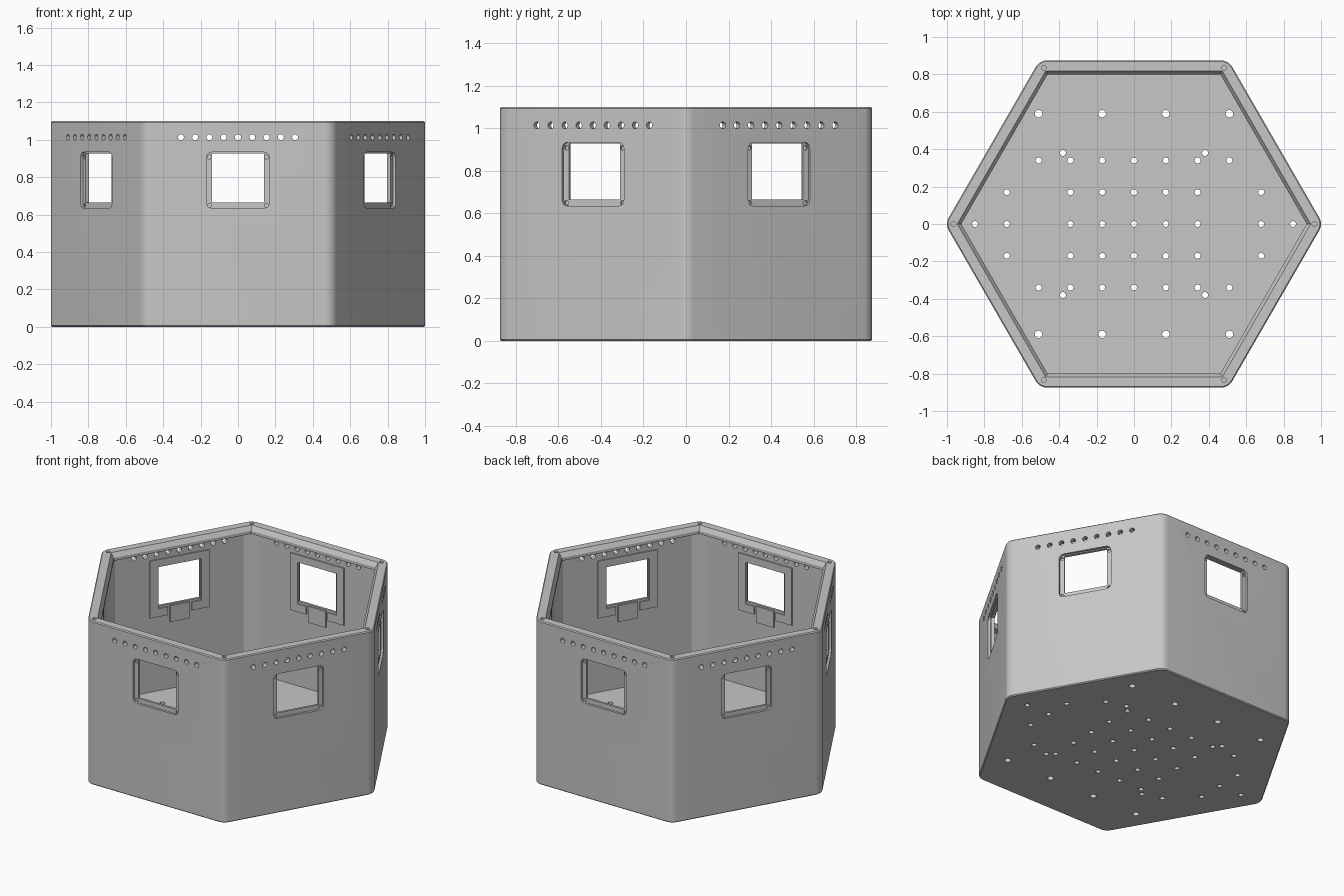
import bpy, bmesh, math
from mathutils import Matrix, Vector

cube = bpy.data.objects.get("Cube")
if cube:
    bpy.data.objects.remove(cube, do_unlink=True)

HEIGHT, FLOOR = 1.1, 0.095
OUTER, LIP, WALL = 0.875, 0.80, 0.845   # distances of the wall planes from the axis
EDGE = 0.006                            # small chamfer on the outer edges

grey = bpy.data.materials.new("plain_grey")
grey.use_nodes = True
grey.diffuse_color = (0.57, 0.57, 0.57, 1)
grey.node_tree.nodes["Principled BSDF"].inputs["Base Color"].default_value = (0.57, 0.57, 0.57, 1)


def ring(radius, count, cx=0.0, cy=0.0):
    return [Vector((cx + radius * math.cos(math.tau * i / count),
                    cy + radius * math.sin(math.tau * i / count))) for i in range(count)]


def hexagon(apothem):
    return ring(apothem / math.cos(math.pi / 6), 6)


def rect(left, right, low, high):
    return [Vector(p) for p in ((left, low), (right, low), (right, high), (left, high))]


def rounded(points, r, steps=6):
    """Round every corner of a convex outline with an arc; one step gives a chamfer."""
    out = []
    for i, p in enumerate(points):
        a = (points[i - 1] - p).normalized()
        b = (points[(i + 1) % len(points)] - p).normalized()
        half = a.angle(b) / 2
        centre = p + (a + b).normalized() * (r / math.sin(half))
        start = p + a * (r / math.tan(half)) - centre
        turn = math.pi - 2 * half
        for s in range(steps + 1):
            out.append(centre + Matrix.Rotation(turn * s / steps, 2) @ start)
    return out


def loft(bm, layers, matrix=Matrix()):
    """Closed solid through a stack of (outline, height) layers."""
    loops = [[bm.verts.new(matrix @ Vector((p.x, p.y, h))) for p in outline]
             for outline, h in layers]
    bm.faces.new(loops[0][::-1])
    bm.faces.new(loops[-1])
    n = len(loops[0])
    for a, b in zip(loops, loops[1:]):
        for i in range(n):
            bm.faces.new((a[i], a[(i + 1) % n], b[(i + 1) % n], b[i]))


def make(name, bm):
    mesh = bpy.data.meshes.new(name)
    bmesh.ops.recalc_face_normals(bm, faces=bm.faces)
    bm.to_mesh(mesh)
    bm.free()
    mesh.materials.append(grey)
    obj = bpy.data.objects.new(name, mesh)
    bpy.context.scene.collection.objects.link(obj)
    return obj


def single(name, layers):
    bm = bmesh.new()
    loft(bm, layers)
    return make(name, bm)


# Wall space: x along the wall, y up, z outward from the axis
WALLS = [Matrix.Rotation(k * math.pi / 3, 4, 'Z') @ Matrix.Rotation(math.pi / 2, 4, 'X')
         for k in range(6)]


def on_walls(name, outlines, near, far):
    bm = bmesh.new()
    for wall in WALLS:
        for outline in outlines:
            loft(bm, [(outline, near), (outline, far)], wall)
    return make(name, bm)


# Solid body with rounded corners and fine edge chamfers
full = rounded(hexagon(OUTER), 0.07)
trimmed = rounded(hexagon(OUTER - EDGE), 0.07 - EDGE)
body = single("hexagonal_box", [(trimmed, 0), (full, EDGE), (full, HEIGHT - EDGE), (trimmed, HEIGHT)])

# Inside space with flat corner posts, overhanging lip and its sloping top edge
space = rounded(hexagon(WALL), 0.096, 1)
cutters = [
    single("inside_cutter", [(space, FLOOR), (space, 1.05)]),
    single("lip_cutter", [(hexagon(LIP), 1.0), (hexagon(LIP), HEIGHT - 0.03),
                          (hexagon(LIP + 0.018), HEIGHT), (hexagon(LIP + 0.018), HEIGHT + 0.1)]),
]

# Windows: outer recess, opening, corner screw holes
cutters.append(on_walls("window_recess_cutter",
                        [rounded(rect(-0.168, 0.168, 0.635, 0.934), 0.03, 4)], 0.86, 0.95))
cutters.append(on_walls("window_cutter", [rect(-0.139, 0.139, 0.665, 0.928)], 0.78, 0.93))
cutters.append(on_walls("window_screw_cutter",
                        [ring(0.011, 10, x, z) for x in (-0.152, 0.152) for z in (0.65, 0.908)],
                        0.851, 0.9))

# Row of vent holes near the top of each wall
cutters.append(on_walls("vent_cutter",
                        [ring(0.016, 14, i * 0.0763, 1.014) for i in range(-4, 5)], 0.78, 0.92))

# Drain holes through the floor, on a regular grid
STEP = 0.17
rows = {0: (0, 1, 2, 4, 5), 1: (0, 1, 2, 4), 2: (0, 1, 2, 3)}
spots = {(sx * c * STEP, sy * r * STEP, 0.016) for r, columns in rows.items()
         for c in columns for sx in (-1, 1) for sy in (-1, 1)}
for sx in (-1, 1):
    for sy in (-1, 1):
        spots.add((sx * 0.38, sy * 0.38, 0.016))
        for c in (1, 3):
            spots.add((sx * c * STEP, sy * 0.59, 0.02))
bm = bmesh.new()
for x, y, r in sorted(spots):
    hole = ring(r, 14, x, y)
    loft(bm, [(hole, -0.05), (hole, FLOOR + 0.05)])
cutters.append(make("drain_cutter", bm))

# Blind screw holes in the rim corners
bm = bmesh.new()
for p in ring(0.965, 6):
    hole = ring(0.013, 14, p.x, p.y)
    loft(bm, [(hole, HEIGHT - 0.06), (hole, HEIGHT + 0.05)])
cutters.append(make("rim_screw_cutter", bm))

# Cut everything and bake the result
for cutter in cutters:
    cutter.hide_render = True
    mod = body.modifiers.new(cutter.name, 'BOOLEAN')
    mod.operation, mod.solver, mod.object = 'DIFFERENCE', 'EXACT', cutter
bpy.context.view_layer.update()
baked = bpy.data.meshes.new_from_object(body.evaluated_get(bpy.context.evaluated_depsgraph_get()))
body.modifiers.clear()
body.data = baked
baked.materials.clear()
baked.materials.append(grey)
for cutter in cutters:
    bpy.data.objects.remove(cutter, do_unlink=True)

# Raised frame on the inside of each window, open at the bottom around a clip tab
frame = [rect(-0.2, 0.2, 0.93, 0.98), rect(-0.065, 0.065, 0.545, 0.655)]
for side in (-1, 1):
    frame.append(rect(*sorted((side * 0.145, side * 0.2)), 0.65, 0.93))
    frame.append(rect(*sorted((side * 0.08, side * 0.2)), 0.595, 0.65))
on_walls("window_frames", frame, WALL - 0.008, WALL + 0.005)

# Smooth rounded corners and holes, keep edges sharp
bpy.ops.object.select_all(action='DESELECT')
body.select_set(True)
bpy.context.view_layer.objects.active = body
bpy.ops.object.shade_smooth_by_angle(angle=math.radians(28))
